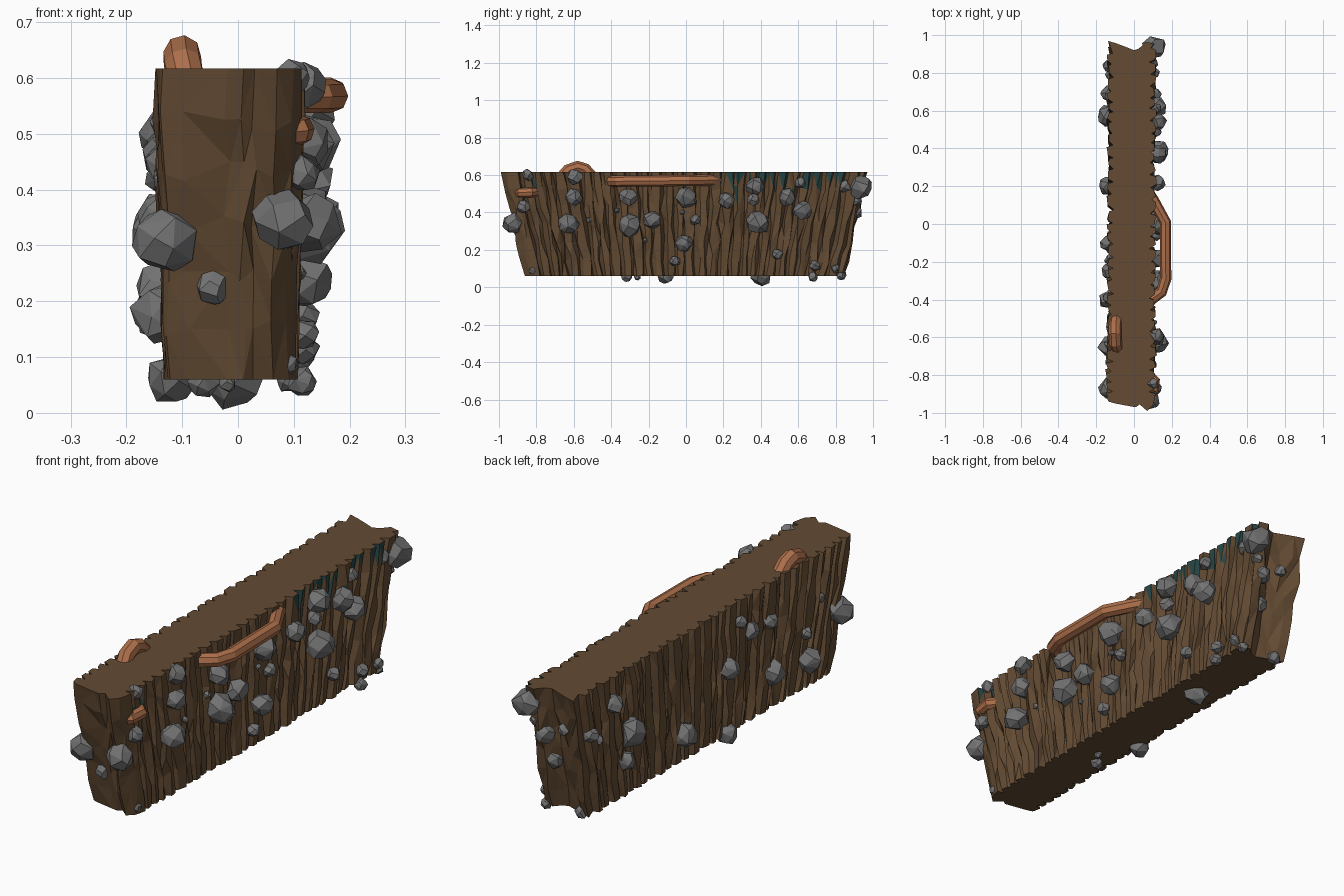
import bpy, bmesh, math, random
from mathutils import Vector

if "Cube" in bpy.data.objects:
    bpy.data.objects.remove(bpy.data.objects["Cube"])

random.seed(7)


def material(name, rgb):
    m = bpy.data.materials.new(name)
    m.diffuse_color = (*rgb, 1)
    m.use_nodes = True
    m.node_tree.nodes["Principled BSDF"].inputs["Base Color"].default_value = m.diffuse_color
    return m


DIRT = material("dirt", (0.125, 0.07, 0.033))
MOSS = material("moss", (0.02, 0.06, 0.06))
ROOT = material("root", (0.42, 0.16, 0.07))
STONE = material("stone", (0.17, 0.17, 0.17))


def finish(bm, name, *mats):
    bmesh.ops.recalc_face_normals(bm, faces=bm.faces)
    me = bpy.data.meshes.new(name)
    bm.to_mesh(me)
    bm.free()
    for m in mats:
        me.materials.append(m)
    ob = bpy.data.objects.new(name, me)
    bpy.context.collection.objects.link(ob)
    return ob


# Dirt slab: a jagged outline of stepped columns, repeated at several levels
def ridged_side(x_in, x_out, direction):
    pts, y = [], -0.93
    while y < 0.92:
        w = random.uniform(0.045, 0.085)
        pts.append((x_out + random.uniform(-.007, .007), y))
        pts.append((x_out + random.uniform(-.01, .007), y + w * 0.55))
        pts.append((x_in + random.uniform(-.007, .007), y + w * 0.7))
        y += w
    return pts if direction > 0 else pts[::-1]


def slab():
    front = [(-.135, -.94), (-.10, -.95), (-.02, -.965), (.01, -.97),
             (.03, -.955), (.07, -.99), (.10, -.96)]
    back = [(.105, .955), (.06, .965), (.03, .93), (.0, .92),
            (-.05, .94), (-.09, .955), (-.137, .97)]
    outline = (front + ridged_side(.087, .113, 1) + back
               + ridged_side(-.115, -.138, -1))
    bm = bmesh.new()
    rings, levels = [], 7
    for i in range(levels):
        t = i / (levels - 1)                      # 0 bottom, 1 top
        end = i in (0, levels - 1)
        ring = []
        for x, y in outline:
            jx = 0 if end else random.uniform(-.008, .006)
            jy = 0 if end else random.uniform(-.011, .011)
            jz = 0 if end else random.uniform(-.022, .022)
            ring.append(bm.verts.new((x * (.9 + .1 * t) + jx,
                                      y * (.87 + .13 * t) + jy,
                                      .06 + .557 * t + jz)))
        rings.append(ring)
    n = len(outline)
    sides = [bm.faces.new((a[k], a[(k + 1) % n], b[(k + 1) % n], b[k]))
             for a, b in zip(rings, rings[1:]) for k in range(n)]
    bm.faces.new(rings[-1])
    bm.faces.new(rings[0][::-1])
    tris = bmesh.ops.triangulate(bm, faces=sides)["faces"]
    # moss flecks below the top edge on the right side
    for f in tris:
        c = f.calc_center_median()
        if c.x > .08 and c.z > .5 and (c.y > .15 or c.y < -.8) and random.random() < .3:
            f.material_index = 1
    finish(bm, "dirt_slab", DIRT, MOSS)


slab()


# Roots: low-sided tubes along short paths
def root(name, path, depth):
    cu = bpy.data.curves.new(name, 'CURVE')
    cu.dimensions = '3D'
    cu.bevel_depth = depth
    cu.bevel_resolution = 2
    cu.use_fill_caps = True
    cu.materials.append(ROOT)
    s = cu.splines.new('POLY')
    s.points.add(len(path) - 1)
    for p, co in zip(s.points, path):
        p.co = (*co, 1)
    s.use_smooth = False
    ob = bpy.data.objects.new(name, cu)
    bpy.context.collection.objects.link(ob)


root("long_root", [(.06, .19, .575), (.10, .13, .573), (.166, .01, .571),
                   (.168, -.29, .568), (.145, -.36, .567), (.09, -.40, .567)], .03)
root("arched_root", [(-.09, -.66, .59), (-.098, -.63, .625), (-.10, -.58, .643),
                     (-.10, -.54, .63), (-.095, -.50, .585)], .034)
root("short_root", [(.06, -.91, .50), (.105, -.885, .505), (.112, -.83, .507),
                    (.07, -.79, .51)], .027)


# Stones: convex hulls of jittered points on a sphere
def stone(name, x, y, z, r):
    bm = bmesh.new()
    n, spin = 18, random.uniform(0, 6.28)
    for i in range(n):
        h = 1 - 2 * (i + .5) / n
        a = i * 2.39996 + spin + random.uniform(-.3, .3)
        q = math.sqrt(1 - h * h)
        v = Vector((q * math.cos(a), q * math.sin(a), h))
        bm.verts.new(Vector((x, y, z)) + v * r * random.uniform(.88, 1.1))
    hull = bmesh.ops.convex_hull(bm, input=bm.verts)
    bmesh.ops.delete(bm, geom=list({g for g in hull["geom_interior"] if isinstance(g, bmesh.types.BMVert)}),
                     context='VERTS')
    bmesh.ops.dissolve_limit(bm, angle_limit=.2, verts=bm.verts, edges=bm.edges)
    finish(bm, name, STONE)


# (y, z, radius) on the right face
right = [(-.59, .59, .043), (-.60, .48, .048), (-.63, .34, .058), (-.31, .48, .05),
         (-.30, .33, .063), (-.18, .36, .05), (0, .48, .058), (.05, .36, .03),
         (-.01, .235, .05), (-.06, .14, .03), (.22, .465, .045), (.37, .54, .053),
         (.385, .345, .063), (.36, .47, .034), (.49, .175, .03), (.54, .48, .05),
         (.62, .41, .052), (.61, .56, .03), (.69, .115, .03), (.68, .055, .028),
         (.80, .10, .024), (-.37, .41, .016), (-.22, .25, .014), (-.02, .40, .014),
         (-.52, .36, .014)]
# (y, z, radius) on the left face
left = [(.57, .33, .065), (.69, .50, .045), (.84, .42, .035), (.79, .38, .025),
        (.60, .22, .04), (.20, .18, .055), (-.10, .35, .048), (-.19, .52, .03),
        (-.25, .46, .042), (-.40, .22, .052), (-.39, .45, .038), (-.65, .18, .055),
        (-.64, .30, .03), (-.73, .42, .025)]
# (x, y, z, radius) on the ends and underside
loose = [(.08, -.93, .345, .058), (-.128, -.87, .31, .06), (-.045, -.86, .225, .033),
         (.085, -.82, .088, .024), (.115, -.87, .43, .035), (.10, -.845, .602, .032),
         (.105, .935, .535, .065), (.09, .85, .54, .038), (.045, .90, .40, .042),
         (-.05, .91, .45, .027), (.03, .86, .28, .038), (.08, .91, .46, .03),
         (-.08, .83, .07, .03), (.09, .83, .06, .024), (-.12, -.11, .06, .045),
         (-.01, .40, .06, .055), (-.06, -.32, .055, .03), (-.02, -.26, .055, .018)]

for y, z, r in right:
    stone("right_stone", .105 + r * .35, y, z, r)
for y, z, r in left:
    stone("left_stone", -.122 - r * .25, y, z, r)
for x, y, z, r in loose:
    stone("loose_stone", x, y, z, r)
